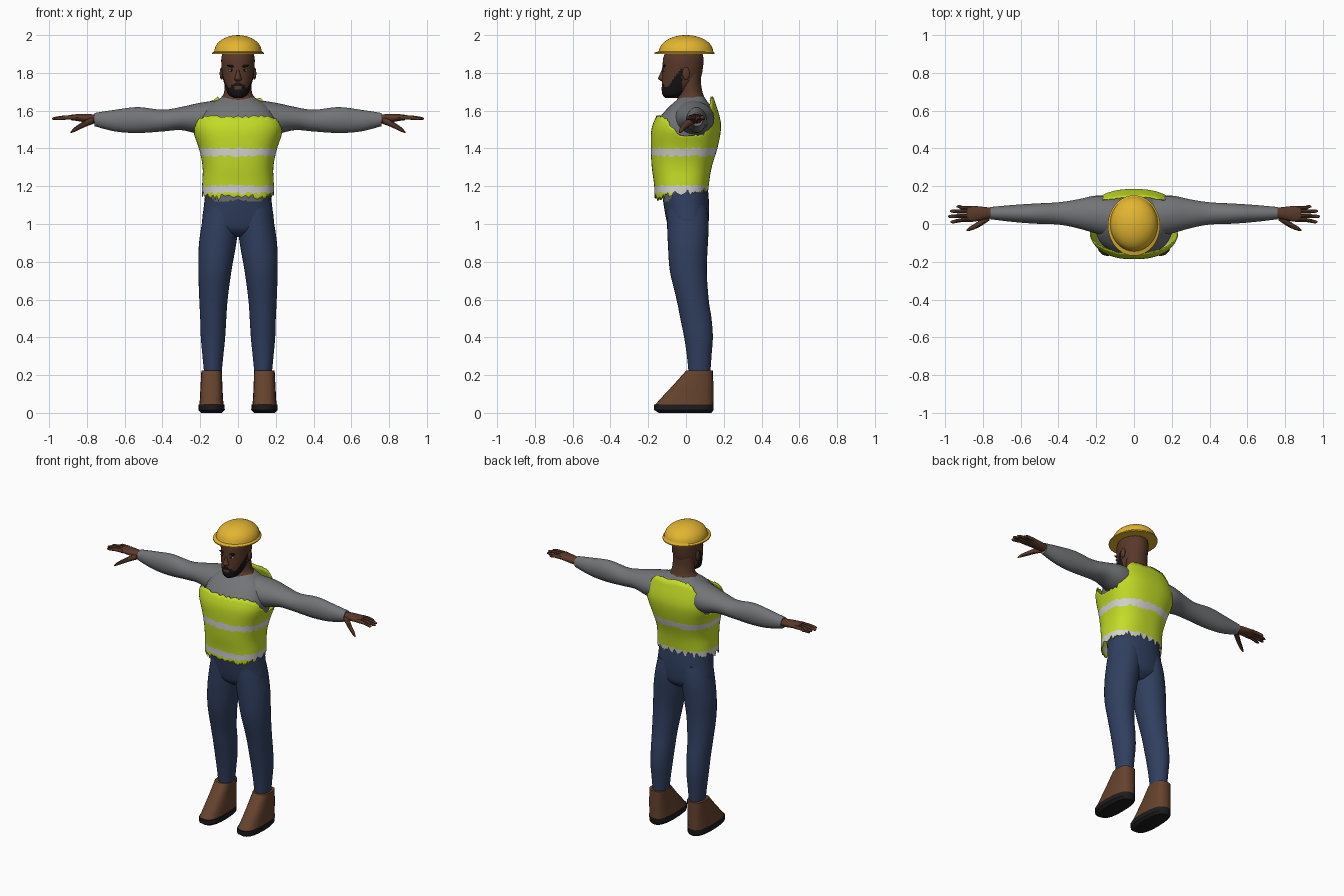
import bpy, math, random
from math import sin, cos, pi, radians

random.seed(4)
cube = bpy.data.objects.get("Cube")
if cube:
    bpy.data.objects.remove(cube, do_unlink=True)


def material(name, r, g, b):
    m = bpy.data.materials.new(name)
    m.use_nodes = True
    m.diffuse_color = (r, g, b, 1)
    node = next(n for n in m.node_tree.nodes if n.type == 'BSDF_PRINCIPLED')
    node.inputs["Base Color"].default_value = (r, g, b, 1)
    node.inputs["Roughness"].default_value = 0.7
    return m


SKIN = material("brown skin", .1, .04, .022)
HAIR = material("black hair", .008, .007, .007)
YELLOW = material("hat yellow", .76, .46, .03)
LIME = material("vest lime", .55, .72, .02)
SILVER = material("reflective grey", .66, .66, .66)
GREY = material("shirt grey", .17, .175, .185)
NAVY = material("trouser navy", .03, .05, .115)
LEATHER = material("boot brown", .13, .055, .026)
RUBBER = material("sole black", .012, .012, .012)
WHITE = material("eye white", .4, .38, .36)


def smooth_rows(rows, steps):
    """Catmull-Rom curve through rows of numbers."""
    out = []
    for i in range(len(rows) - 1):
        a, b, c, d = rows[max(i - 1, 0)], rows[i], rows[i + 1], rows[min(i + 2, len(rows) - 1)]
        for k in range(steps):
            t = k / steps
            out.append([.5 * (2 * q + (r - p) * t + (2 * p - 5 * q + 4 * r - s) * t * t
                              + (3 * q - p - 3 * r + s) * t ** 3) for p, q, r, s in zip(a, b, c, d)])
    return out + [list(rows[-1])]


def oval(a0, a1, b0, b1, ang, p):
    """Point on a superellipse that fills the given ranges."""
    f = lambda v: math.copysign(abs(v) ** (2 / p), v)
    return (a0 + a1 + (a1 - a0) * f(cos(ang))) / 2, (b0 + b1 + (b1 - b0) * f(sin(ang))) / 2


def finish(name, verts, faces, mats, mirror=False, angle=35):
    me = bpy.data.meshes.new(name)
    me.from_pydata(verts, [], faces)
    for m in mats:
        me.materials.append(m)
    ob = bpy.data.objects.new(name, me)
    bpy.context.collection.objects.link(ob)
    bpy.ops.object.select_all(action='DESELECT')
    ob.select_set(True)
    bpy.context.view_layer.objects.active = ob
    bpy.ops.object.shade_smooth_by_angle(angle=radians(angle))
    if mirror:
        ob.modifiers.new("Mirror", 'MIRROR').use_mirror_merge = False
    return ob


def loft(name, rows, mats, axis='z', n=32, p=2, steps=5, mirror=False, angle=35):
    """Rows are position along the axis, then the two ranges across it."""
    if steps > 1:
        rows = smooth_rows(rows, steps)
    verts = []
    for t, a0, a1, b0, b1 in rows:
        for i in range(n):
            u, v = oval(a0, a1, b0, b1, 2 * pi * i / n, p)
            verts.append((u, v, t) if axis == 'z' else (t, u, v))
    faces = [(j * n + i, j * n + (i + 1) % n, (j + 1) * n + (i + 1) % n, (j + 1) * n + i)
             for j in range(len(rows) - 1) for i in range(n)]
    last = (len(rows) - 1) * n
    faces += [tuple(reversed(range(n))), tuple(range(last, last + n))]
    return finish(name, verts, faces, mats, mirror, angle)


def centred(rows):
    return [(z, -x, x, y0, y1) for z, x, y0, y1 in rows]


def ball(name, loc, size, mat, tilt=0):
    for side, sx in (("left", 1), ("right", -1)):
        bpy.ops.mesh.primitive_uv_sphere_add(segments=16, ring_count=10, radius=1,
                                             location=(sx * loc[0], loc[1], loc[2]),
                                             rotation=(0, sx * tilt, 0))
        ob = bpy.context.object
        ob.name = side + "_" + name
        ob.scale = size
        ob.data.materials.append(mat)
        bpy.ops.object.shade_smooth_by_angle(angle=radians(60))


# Boots and soles
loft("soles", [(0, .085, .195, -.145, .135), (.015, .07, .21, -.168, .145),
               (.045, .071, .209, -.17, .147)], [RUBBER], n=20, p=2.5, steps=1, mirror=True)
loft("boots", [(.045, .076, .205, -.162, .145), (.07, .079, .202, -.14, .145),
               (.15, .083, .198, -.065, .145), (.225, .085, .194, .002, .142)],
     [LEATHER], n=20, p=2.8, steps=1, mirror=True)

# Trousers
loft("trouser_legs", [(.2, .088, .178, .015, .128), (.3, .078, .188, .005, .135), (.4, .068, .197, -.01, .142),
                      (.5, .062, .2, -.03, .135), (.6, .055, .205, -.05, .12), (.75, .035, .21, -.085, .11),
                      (.88, .012, .208, -.095, .115), (1, -.005, .192, -.1, .12), (1.1, -.01, .172, -.1, .11)],
     [NAVY], mirror=True)
loft("trouser_hips", centred([(.93, .05, -.04, .07), (.96, .13, -.08, .105), (1, .187, -.099, .119),
                              (1.1, .18, -.118, .122), (1.2, .17, -.13, .115)]), [NAVY], p=2.2)

# Shirt body and sleeves
loft("shirt_body", centred([(1.12, .165, -.12, .105), (1.2, .168, -.135, .108), (1.3, .17, -.155, .12),
                            (1.4, .185, -.168, .148), (1.5, .205, -.163, .165), (1.56, .2, -.142, .158),
                            (1.62, .165, -.09, .132), (1.66, .105, -.045, .105), (1.675, .08, -.03, .095)]),
     [GREY], n=48, p=2.4)
loft("sleeves", [(.02, -.07, .12, 1.46, 1.655), (.1, -.07, .14, 1.465, 1.655), (.2, -.05, .15, 1.475, 1.642),
                 (.3, -.022, .13, 1.497, 1.62), (.4, -.003, .115, 1.49, 1.605), (.53, .002, .108, 1.482, 1.619),
                 (.65, .012, .1, 1.49, 1.605), (.76, .025, .09, 1.518, 1.588)], [GREY], 'x', mirror=True)

# Hands with four fingers and a thumb
loft("palms", [(.74, .033, .083, 1.532, 1.578), (.79, .024, .09, 1.535, 1.582),
               (.85, .012, .096, 1.545, 1.582), (.885, .014, .094, 1.55, 1.578)], [SKIN], 'x', n=20, mirror=True)
for label, y0, y1, tip in (("index", .021, .012, .972), ("middle", .043, .04, .985),
                           ("ring", .066, .068, .975), ("little", .086, .092, .94)):
    r = .0105
    loft(label + "_fingers", [(.86, y0 - r, y0 + r, 1.552, 1.576), (.91, y0 - r, y0 + r, 1.552, 1.576),
                              (tip - .015, y1 - .009, y1 + .009, 1.55, 1.568),
                              (tip, y1 - .003, y1 + .003, 1.555, 1.561)], [SKIN], 'x', n=10, steps=3, mirror=True)
loft("thumbs", [(.765, .02, .06, 1.53, 1.565), (.8, -.005, .035, 1.518, 1.555), (.84, -.026, .004, 1.5, 1.53),
                (.87, -.036, -.014, 1.486, 1.508), (.886, -.037, -.029, 1.481, 1.489)], [SKIN], 'x', n=12, mirror=True)

# Neck and head, with the beard picked out by face position
loft("neck", centred([(1.63, .115, -.06, .115), (1.66, .098, -.047, .103), (1.69, .076, -.035, .09),
                      (1.74, .07, -.03, .08), (1.8, .07, -.03, .08)]), [SKIN])
head = loft("head", centred([(1.668, .022, -.11, -.04), (1.68, .045, -.122, -.02), (1.7, .058, -.128, .01),
                             (1.74, .072, -.128, .055), (1.78, .082, -.126, .08), (1.83, .087, -.124, .09),
                             (1.88, .088, -.12, .092), (1.93, .075, -.1, .08)]),
            [SKIN, HAIR], n=64, steps=8)
for f in head.data.polygons:
    x, y, z = f.center
    jaw = y < -.02 and z < 1.722 + max(0, y + .1) * 1.35 and z < 1.825
    moustache = abs(x) < .036 and y < -.09 and 1.722 < z < 1.752 - abs(x) * .4
    lips = abs(x) < .02 and y < -.09 and 1.716 < z < 1.728
    f.material_index = int((jaw or moustache) and not lips)

# Face details
loft("nose", centred([(1.755, .012, -.128, -.1), (1.768, .02, -.147, -.1), (1.785, .014, -.142, -.1),
                      (1.81, .009, -.131, -.1), (1.835, .009, -.124, -.1)]), [SKIN], n=16)
ball("ear", (.087, 0, 1.797), (.01, .02, .033), SKIN)
ball("eye", (.035, -.114, 1.814), (.015, .006, .006), WHITE)
ball("pupil", (.034, -.118, 1.814), (.006, .004, .006), HAIR)
ball("eyebrow", (.036, -.115, 1.836), (.023, .007, .006), HAIR, radians(-10))

# Hard hat: brim and dome in one profile
hat = [(1.9, .138, -.168, .152), (1.907, .138, -.168, .152), (1.914, .126, -.145, .144)]
for k in range(1, 13):
    a = pi / 2 * k / 12
    c = max(cos(a), .02)
    hat.append((1.914 + .086 * sin(a), .125 * c, -.142 * c, .143 * c))
loft("hard_hat", centred(hat), [YELLOW], n=48, steps=1, angle=40)

# Safety vest: ragged open shell with reflective bands
profile = smooth_rows([(1.08, .188, -.165, .11), (1.2, .19, -.168, .12), (1.3, .187, -.181, .136),
                       (1.4, .207, -.186, .166), (1.5, .24, -.183, .185), (1.57, .235, -.158, .178),
                       (1.7, .2, -.1, .135)], 8)


def vest_point(z, ang):
    for lo, hi in zip(profile, profile[1:]):
        if z <= hi[0]:
            break
    t = (z - lo[0]) / (hi[0] - lo[0])
    _, w, y0, y1 = [p + (q - p) * t for p, q in zip(lo, hi)]
    return (*oval(-w, w, y0, y1, ang, 2.5), z)


def ease(t):
    t = min(max(t, 0), 1)
    return t * t * (3 - 2 * t)


COLS, SPANS = 112, (2, 2, 6, 2, 8)
BANDS = [b for b, k in enumerate(SPANS) for _ in range(k)]
ROWS = len(BANDS) + 1
verts = []
for i in range(COLS):
    ang = 2 * pi * i / COLS
    s = sin(ang)
    jag = lambda size: random.uniform(-size, size)
    bottom = 1.162 + .024 * s + jag(.019)
    low = max(bottom + .001, 1.163 + jag(.008)) if s < -.3 else bottom + .001
    if s > 0:
        top = 1.47 + .2 * ease((s - .4) / .5)
    else:
        top = 1.47 + .1 * ease(-s / .75)
    keys = [bottom, low, 1.203 + jag(.007), 1.36 + jag(.008), 1.4 + jag(.006), top + jag(.007)]
    for b, k in enumerate(SPANS):
        verts += [vest_point(keys[b] + (keys[b + 1] - keys[b]) * j / k, ang) for j in range(k)]
    verts.append(vest_point(keys[-1], ang))
faces = [(i * ROWS + j, (i + 1) % COLS * ROWS + j, (i + 1) % COLS * ROWS + j + 1, i * ROWS + j + 1)
         for i in range(COLS) for j in range(ROWS - 1)]
vest = finish("safety_vest", verts, faces, [LIME, SILVER], angle=60)
for f in vest.data.polygons:
    f.material_index = BANDS[f.index % (ROWS - 1)] % 2
shell = vest.modifiers.new("Thickness", 'SOLIDIFY')
shell.thickness = .005
shell.offset = -1
